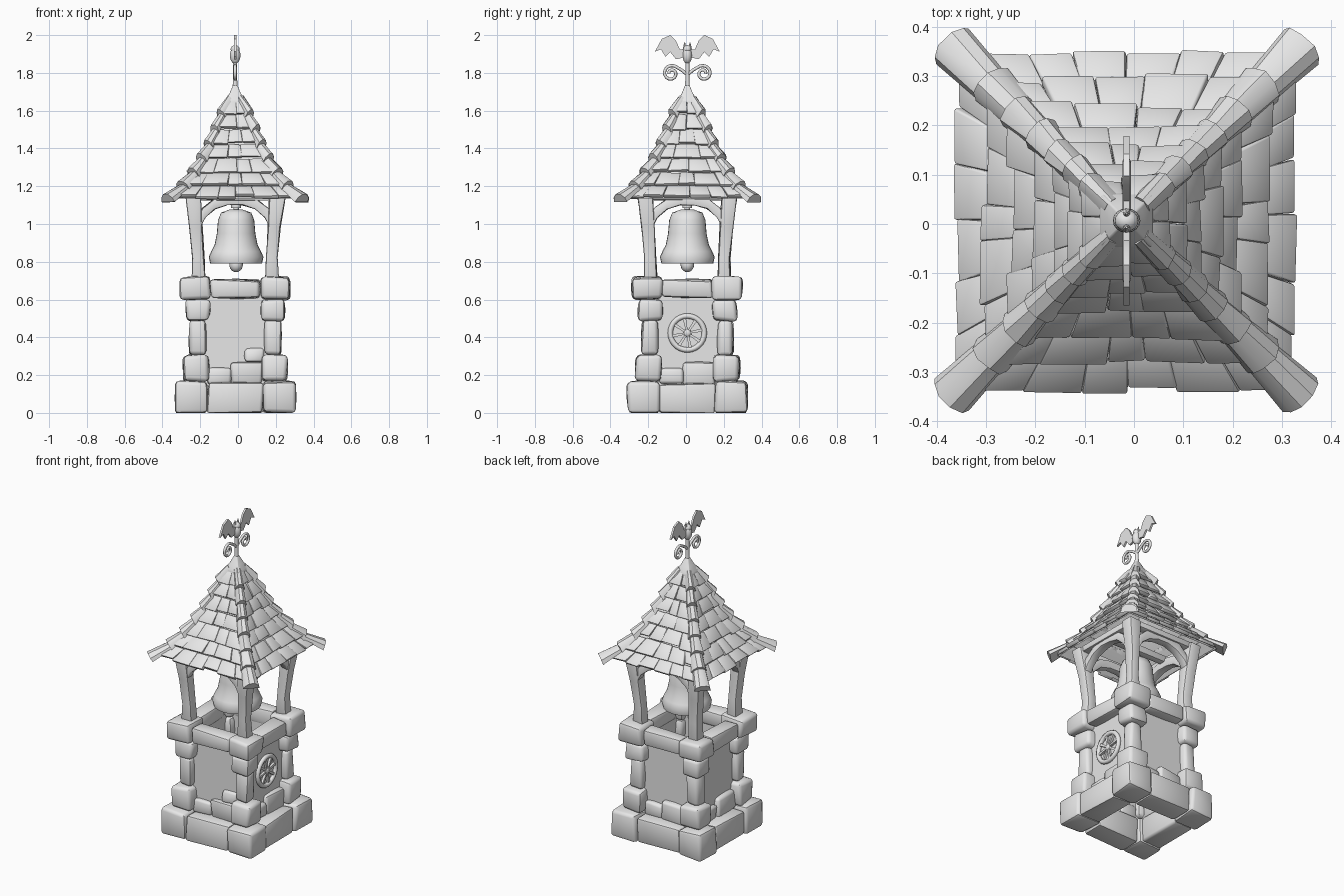
import bpy, bmesh, math, random
from mathutils import Vector

random.seed(4)
if "Cube" in bpy.data.objects:
    bpy.data.objects.remove(bpy.data.objects["Cube"], do_unlink=True)

CX, CY = -0.015, 0.007
GREY = (0.8, 0.8, 0.8, 1)
mat = bpy.data.materials.new("plain_grey")
mat.use_nodes = True
mat.diffuse_color = GREY
mat.node_tree.nodes["Principled BSDF"].inputs["Base Color"].default_value = GREY


def place(k, o, u, z):
    """Point on side k: o outward, u sideways, z up."""
    c, s = ((1, 0), (0, 1), (-1, 0), (0, -1))[k]
    return Vector((CX + o * c - u * s, CY + o * s + u * c, z))


def loft(bm, rings, caps=True, jitter=0.0):
    rows = [[bm.verts.new(Vector(p) + Vector([random.uniform(-jitter, jitter) for _ in range(3)]))
             for p in ring] for ring in rings]
    n = len(rows[0])
    for a, b in zip(rows, rows[1:]):
        for i in range(n):
            bm.faces.new((a[i], a[(i + 1) % n], b[(i + 1) % n], b[i]))
    if caps:
        bm.faces.new(rows[0][::-1])
        bm.faces.new(rows[-1])


def block(bm, k, o, u, z, jitter=0.007):
    """Box on side k from (low, high) ranges."""
    loft(bm, [[place(k, a, b, h) for a, b in
               ((o[0], u[0]), (o[1], u[0]), (o[1], u[1]), (o[0], u[1]))] for h in z], True, jitter)


def dress(obj, name, angle=40):
    obj.name = obj.data.name = name
    obj.data.materials.clear()
    obj.data.materials.append(mat)
    bpy.ops.object.select_all(action='DESELECT')
    obj.select_set(True)
    bpy.context.view_layer.objects.active = obj
    bpy.ops.object.shade_smooth_by_angle(angle=math.radians(angle))
    return obj


def finish(name, bm, bevel=0.0, bulge=0.0, angle=40):
    bmesh.ops.recalc_face_normals(bm, faces=bm.faces)
    if bulge:
        bmesh.ops.poke(bm, faces=bm.faces[:], offset=bulge)
    if bevel:
        edges = [e for e in bm.edges if e.calc_face_angle(0) > 0.75]
        bmesh.ops.bevel(bm, geom=edges, offset=bevel, segments=2, profile=0.5,
                        affect='EDGES', clamp_overlap=True)
    for v in bm.verts:
        v.co.z = max(v.co.z, 0)
    me = bpy.data.meshes.new(name)
    bm.to_mesh(me)
    bm.free()
    obj = bpy.data.objects.new(name, me)
    bpy.context.scene.collection.objects.link(obj)
    return dress(obj, name, angle)


def ball(name, loc, scale):
    bpy.ops.mesh.primitive_uv_sphere_add(segments=16, ring_count=10, radius=1, location=loc)
    bpy.context.object.scale = scale
    return dress(bpy.context.object, name, 60)


# Corner stones: (bottom, top, inner, outer)
STACK = [(0, 0.165, 0.15, 0.315), (0.168, 0.305, 0.14, 0.272), (0.307, 0.49, 0.16, 0.24),
         (0.49, 0.6, 0.135, 0.258), (0.602, 0.718, 0.135, 0.288)]
bm = bmesh.new()
for k in range(4):
    for z0, z1, a, b in STACK:
        block(bm, k, (a, b), (a, b), (z0, z1))
finish("corner_stones", bm, 0.018, 0.006)

# Base course, low wall stones and rim between the corners
bm = bmesh.new()
for k in range(4):
    block(bm, k, (0.16, 0.3), (-0.145, 0.145), (0, 0.155))
    block(bm, k, (0.17, 0.268), (-0.13, 0.13), (0.61, 0.703))
    block(bm, k, (0.17, 0.23), (-0.145, -0.025), (0.15, 0.235))
    block(bm, k, (0.17, 0.235), (-0.02, 0.145), (0.15, 0.265))
block(bm, 3, (0.17, 0.225), (0.06, 0.15), (0.27, 0.345), 0.012)
finish("course_stones", bm, 0.014, 0.006)

# Plastered wall panels, hollow inside
bm = bmesh.new()
for k in range(4):
    block(bm, k, (0.175, 0.205), (-0.2, 0.2), (0.1, 0.63), 0)
finish("wall_panels", bm)

# Round wheel ornament on one wall
bpy.ops.mesh.primitive_torus_add(major_radius=0.09, minor_radius=0.014, major_segments=28,
                                 minor_segments=8, location=place(0, 0.212, 0, 0.423),
                                 rotation=(0, math.pi / 2, 0))
dress(bpy.context.object, "wheel_rim", 60)
bm = bmesh.new()
for i in range(8):
    t = i * math.pi / 4 + 0.2
    d, q = Vector((math.cos(t), math.sin(t))), Vector((-math.sin(t), math.cos(t)))
    rings = []
    for r, w in ((0.01, 0.005), (0.088, 0.009)):
        rings.append([place(0, o, d.x * r + q.x * s * w, 0.423 + d.y * r + q.y * s * w)
                      for o, s in ((0.2, -1), (0.219, -1), (0.219, 1), (0.2, 1))])
    loft(bm, rings)
finish("wheel_spokes", bm)
ball("wheel_hub", place(0, 0.21, 0, 0.423), (0.015, 0.022, 0.022))

# Leaning posts
bm = bmesh.new()
for k in range(4):
    rings = []
    for r, z, w in ((0.195, 0.69, 0.036), (0.195, 0.82, 0.031), (0.207, 0.98, 0.034), (0.225, 1.16, 0.042)):
        rings.append([place(k, r + a * w, r + b * w, z) for a, b in ((-1, -1), (1, -1), (1, 1), (-1, 1))])
    loft(bm, rings, True, 0.004)
finish("posts", bm, 0.01)

# Arched braces and eave beams
bm = bmesh.new()
for k in range(4):
    rings = []
    for u, z in ((-0.2, 0.99), (-0.165, 1.05), (-0.11, 1.095), (-0.04, 1.115),
                 (0.04, 1.115), (0.11, 1.095), (0.165, 1.05), (0.2, 0.99)):
        rings.append([place(k, o, u * f, z + h) for o, f, h in
                      ((0.19, 0.95, -0.015), (0.24, 0.95, -0.015), (0.24, 1.05, 0.035), (0.19, 1.05, 0.035))])
    loft(bm, rings, True, 0.003)
    block(bm, k, (0.2, 0.25), (-0.25, 0.25), (1.125, 1.165), 0.003)
block(bm, 0, (-0.23, 0.23), (-0.022, 0.022), (1.13, 1.175), 0.003)
finish("braces", bm, 0.006)

# Bell, hanger and clapper
PROFILE = [(0.04, 1.04), (0.08, 0.99), (0.095, 0.89), (0.125, 0.8), (0.137, 0.79), (0.145, 0.825),
           (0.132, 0.855), (0.114, 0.89), (0.102, 0.95), (0.096, 1.02), (0.08, 1.06), (0.03, 1.078)]
bm = bmesh.new()
circle = [(math.cos(i * math.pi / 14), math.sin(i * math.pi / 14)) for i in range(28)]
loft(bm, [[(CX + 0.005 + r * c, CY + r * s, z) for c, s in circle] for r, z in PROFILE])
finish("bell", bm, 0, 0, 50)
ball("clapper", (CX + 0.005, CY, 0.785), (0.036, 0.036, 0.04))
bm = bmesh.new()
for r, z0, z1 in ((0.014, 1.06, 1.15), (0.026, 1.085, 1.105), (0.008, 0.79, 1.06)):
    loft(bm, [[(CX + 0.005 + r * c, CY + r * s, z) for c, s in circle[::2]] for z in (z0, z1)])
finish("bell_hanger", bm)

# Roof: flared slope as (half width, height)
SLOPE = [(0.328, 1.135), (0.272, 1.2), (0.218, 1.27), (0.172, 1.345), (0.135, 1.42),
         (0.102, 1.5), (0.07, 1.58), (0.035, 1.665)]
bm = bmesh.new()
loft(bm, [[place(k, r - 0.012, r - 0.012, z) for k in range(4)] for r, z in SLOPE], False)
finish("roof_shell", bm, 0, 0, 20)

tiles, caps = bmesh.new(), bmesh.new()
for k in range(4):
    for row, ((r0, z0), (r1, z1)) in enumerate(zip(SLOPE, SLOPE[1:])):
        n = Vector((z1 - z0, r0 - r1)).normalized()
        count = max(2, round(2 * r0 / 0.105))
        cuts = [-1] + [(-1 + 2 * (i + random.uniform(-0.2, 0.2)) / count) for i in range(1, count)] + [1]
        for a, b in zip(cuts, cuts[1:]):
            lift, drop = random.uniform(0.016, 0.028), random.uniform(-0.12, 0.12)
            lo = (r0 - (r1 - r0) * drop, z0 - (z1 - z0) * drop)
            rings = []
            for (r, z), low, high, wide in ((lo, 0.0, lift, r0), ((r1, z1), -0.014, 0.006, r1)):
                rings.append([place(k, r + n.x * h, (m * 0.985 + e) * wide, z + n.y * h)
                              for h, m, e in ((low, a, 0), (high, a, 0), (high, b, 0), (low, b, 0))])
            loft(tiles, rings, True, 0.003)
        # Hip caps overlap down each corner
        size = 0.024 + 0.026 * r0 / 0.33
        out = 0.03 if row == 0 else 0.008
        rings = []
        for r, z, w, h in ((r0 + out, z0 - out * 0.2, size, 0.034), (r1 - 0.004, z1, size * 0.75, 0.018)):
            rings.append([place(k, r + p * w * 0.7 + q * h * 0.3, r - p * w * 0.7 + q * h * 0.3, z + q * h * 0.8)
                          for p, q in ((-1, -0.5), (-0.85, 0.4), (-0.35, 1), (0.35, 1), (0.85, 0.4), (1, -0.5))])
        loft(caps, rings, True, 0.003)
finish("roof_tiles", tiles, 0.005)
finish("hip_caps", caps, 0, 0, 35)

# Peak cap and finial rod
bm = bmesh.new()
loft(bm, [[place(k, r, r, z) for k in range(4)] for r, z in
          ((0.056, 1.635), (0.052, 1.66), (0.03, 1.69), (0.012, 1.735))])
finish("peak_cap", bm, 0.004)
bm = bmesh.new()
loft(bm, [[(CX + r * c, CY + r * s, z) for c, s in circle[::2]] for r, z in
          ((0.015, 1.71), (0.011, 1.76), (0.011, 1.88))])
finish("finial_rod", bm)

# Mirrored scrolls
for side, label in ((-1, "front"), (1, "back")):
    pts = [(0, 1.79), (0.03, 1.815)]
    for i in range(25):
        t, r = math.radians(115 - i * 20), 0.043 - 0.0013 * i
        pts.append((0.085 + r * math.cos(t), 1.797 + r * math.sin(t)))
    cu = bpy.data.curves.new("scroll", 'CURVE')
    cu.dimensions, cu.bevel_depth, cu.bevel_resolution = '3D', 0.0085, 2
    sp = cu.splines.new('POLY')
    sp.points.add(len(pts) - 1)
    for p, (u, z) in zip(sp.points, pts):
        p.co = (CX, CY + side * u, z, 1)
    cu.materials.append(mat)
    scroll = bpy.data.objects.new(label + "_scroll", cu)
    bpy.context.scene.collection.objects.link(scroll)

# Bat: mirrored wings, body and ears
WING = [(0.005, 1.925), (0.04, 1.925), (0.06, 1.97), (0.09, 2.0), (0.135, 1.98), (0.172, 1.912),
        (0.14, 1.925), (0.115, 1.885), (0.09, 1.91), (0.06, 1.872), (0.005, 1.885)]
bm = bmesh.new()
for side in (-1, 1):
    loft(bm, [[(CX + x, CY + side * u, z) for u, z in WING] for x in (-0.006, 0.006)])
    loft(bm, [[(CX + c * r, CY + side * 0.014 + s * r, z) for c, s in circle[::4]]
              for r, z in ((0.011, 1.925), (0.002, 1.962))])
finish("bat_wings_and_ears", bm, 0, 0, 30)
ball("bat_body", (CX, CY, 1.893), (0.028, 0.025, 0.045))
ball("bat_head", (CX, CY, 1.925), (0.024, 0.022, 0.022))
